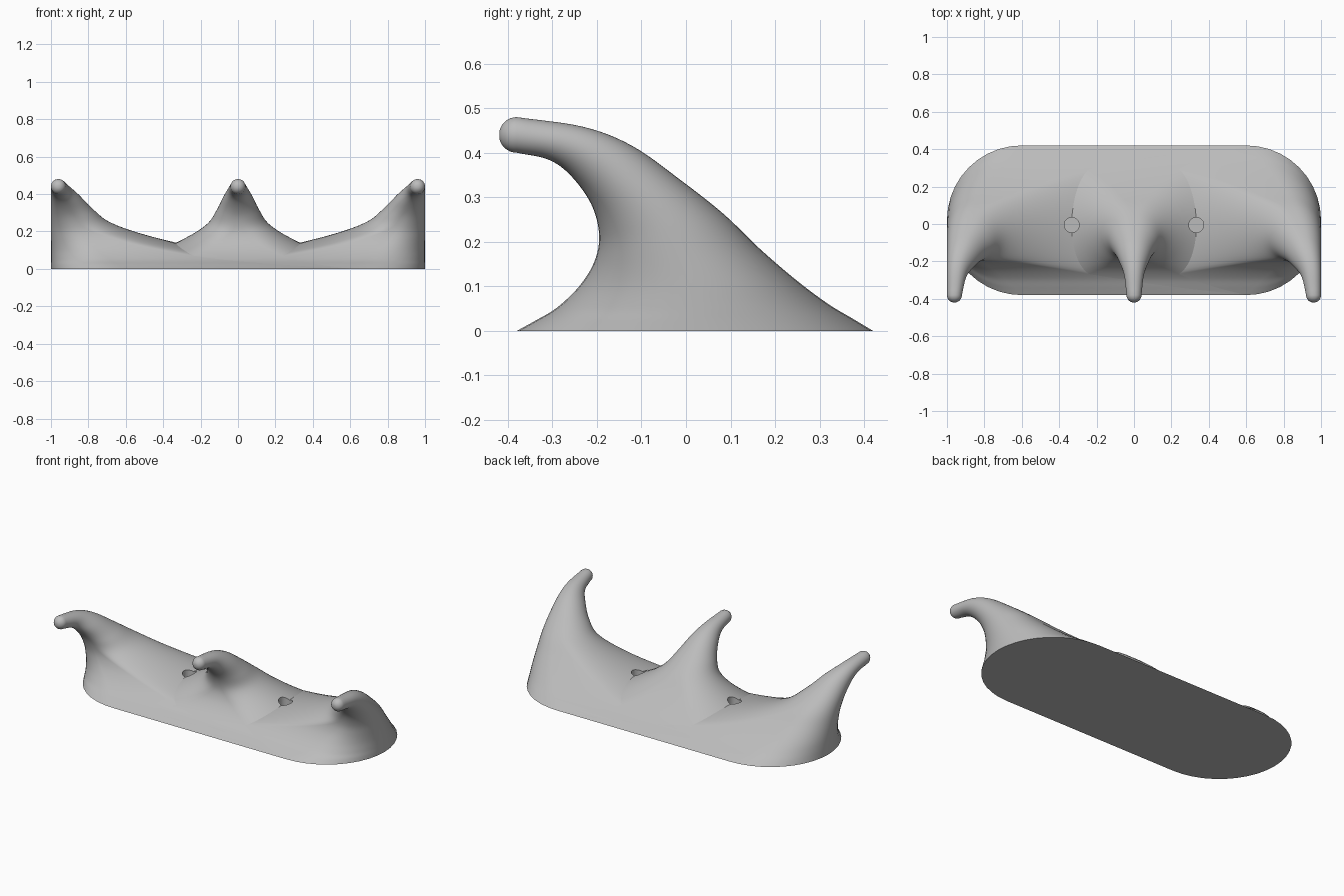
import bpy, bmesh, math
from mathutils import Vector

cube = bpy.data.objects.get("Cube")
if cube:
    bpy.data.objects.remove(cube, do_unlink=True)

grey = bpy.data.materials.new("grey")
grey.use_nodes = True
grey.diffuse_color = (0.5, 0.5, 0.5, 1)
grey.node_tree.nodes["Principled BSDF"].inputs["Base Color"].default_value = grey.diffuse_color

TIP = 0.04
# Hook sections: front edge y, z, back edge y, z, half width
KEYS = [
    (-0.38, 0, 0.42, 0, 1),
    (-0.34, 0.022, 0.375, 0.027, 0.8),
    (-0.29, 0.052, 0.32, 0.06, 0.6),
    (-0.24, 0.1, 0.25, 0.112, 0.42),
    (-0.206, 0.155, 0.165, 0.185, 0.27),
    (-0.195, 0.215, 0.085, 0.262, 0.165),
    (-0.213, 0.285, -0.01, 0.337, 0.115),
    (-0.26, 0.35, -0.12, 0.415, 0.078),
    (-0.31, 0.385, -0.23, 0.458, 0.053),
    (-0.38, 0.4, -0.38, 0.48, TIP),
]


def smooth_rows(keys, steps=6):
    """Catmull-Rom interpolation of the section rows."""
    pts = [Vector(k) for k in keys]
    pts = [2 * pts[0] - pts[1]] + pts + [2 * pts[-1] - pts[-2]]
    rows = []
    for a, b, c, d in zip(pts, pts[1:], pts[2:], pts[3:]):
        for i in range(steps):
            t = i / steps
            rows.append(b + (c - a) * (t / 2) + (2 * a - 5 * b + 4 * c - d) * (t * t / 2)
                        + (3 * b - a - 3 * c + d) * (t ** 3 / 2))
    return rows + [pts[-2]]


def section(row, side, half=20):
    """Slot-shaped ring that narrows to an ellipse."""
    fy, fz, by, bz, a = row
    front, back = Vector((0, fy, fz)), Vector((0, by, bz))
    mid, arm = (front + back) / 2, (back - front) / 2
    flat = max(a - arm.length, 0.05 * a)
    mid.x = side * (1 - max(a, TIP))
    ring = []
    for sign in (1, -1):
        for i in range(half + 1):
            ang = math.pi * (i / half - 0.5)
            u = sign * (flat + (a - flat) * math.cos(ang))
            ring.append(mid + Vector((u, 0, 0)) + arm * sign * math.sin(ang))
    return ring


def finish(name, bm):
    bmesh.ops.recalc_face_normals(bm, faces=bm.faces)
    mesh = bpy.data.meshes.new(name)
    bm.to_mesh(mesh)
    bm.free()
    mesh.materials.append(grey)
    obj = bpy.data.objects.new(name, mesh)
    bpy.context.collection.objects.link(obj)
    return obj


# Section rows, with a rounded tip added
rows = smooth_rows(KEYS)
for i in range(1, 8):
    ang = math.pi / 2 * i / 8
    y, r = -0.38 - TIP * math.sin(ang), TIP * math.cos(ang)
    rows.append((y, 0.44 - r, y, 0.44 + r, r))


def hook(name, side):
    bm = bmesh.new()
    rings = [[bm.verts.new(p) for p in section(r, side)] for r in rows]
    for lo, hi in zip(rings, rings[1:]):
        for i in range(len(lo)):
            j = (i + 1) % len(lo)
            bm.faces.new((lo[i], lo[j], hi[j], hi[i]))
    bm.faces.new(rings[0])
    bm.faces.new(rings[-1])
    return finish(name, bm)


# Screw hole cutter
bm = bmesh.new()
for x in (-0.333, 0.333):
    made = bmesh.ops.create_cone(bm, cap_ends=True, segments=32, radius1=0.04, radius2=0.04, depth=0.6)
    bmesh.ops.translate(bm, verts=made["verts"], vec=(x, -0.005, 0.312))
cutter = finish("screw_hole_cutter", bm)
cutter.hide_render = True

# Three hooks sharing one base outline
for name, side in (("right_hook", -1), ("centre_hook", 0), ("left_hook", 1)):
    obj = hook(name, side)
    bpy.ops.object.select_all(action="DESELECT")
    obj.select_set(True)
    bpy.context.view_layer.objects.active = obj
    mod = obj.modifiers.new("screw_holes", "BOOLEAN")
    mod.operation, mod.solver, mod.object = "DIFFERENCE", "EXACT", cutter
    bpy.ops.object.modifier_apply(modifier=mod.name)
    bpy.ops.object.shade_smooth_by_angle(angle=math.radians(35))

bpy.data.objects.remove(cutter, do_unlink=True)
